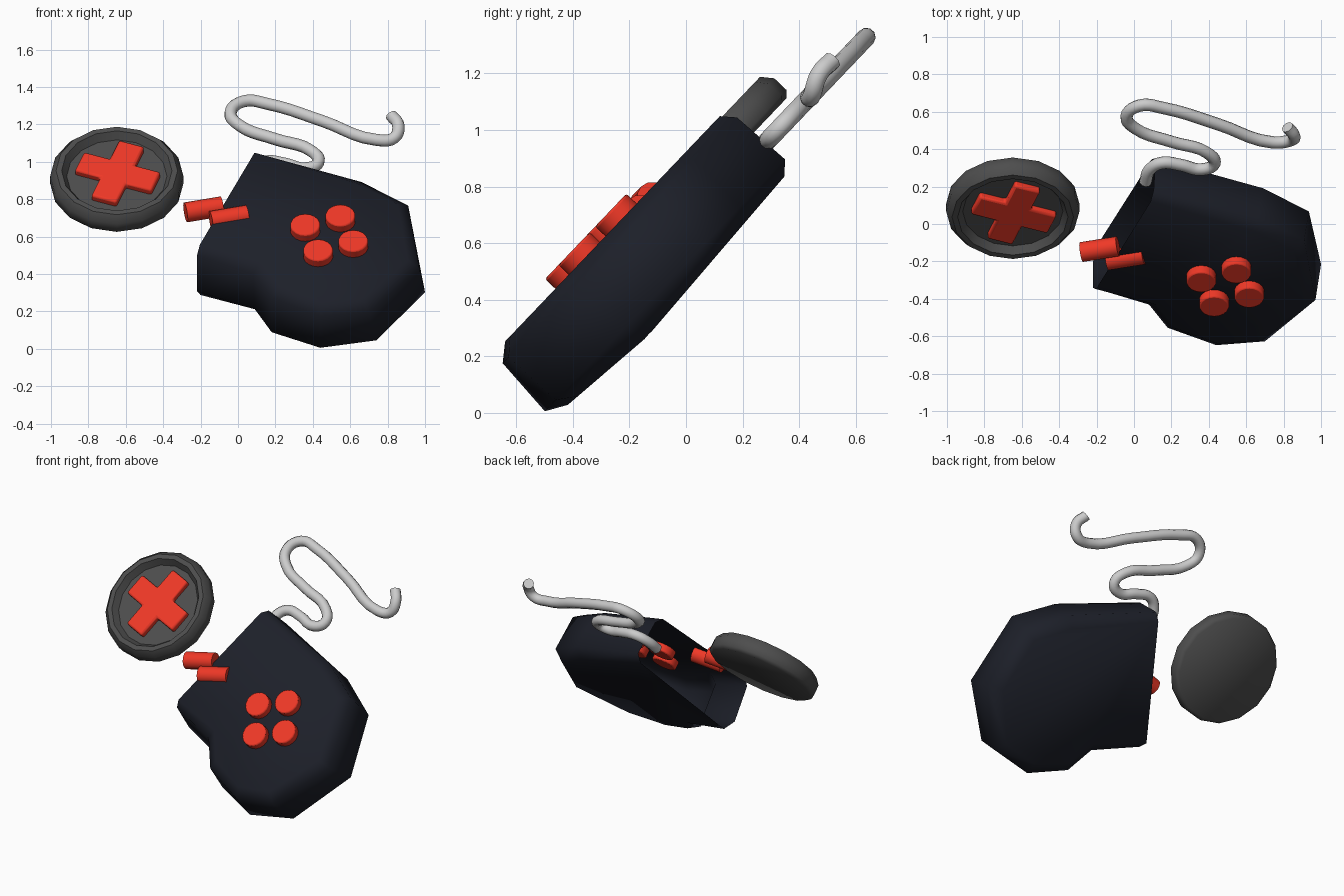
import bpy, bmesh, math
from mathutils import Matrix, Vector

if "Cube" in bpy.data.objects:
    bpy.data.objects.remove(bpy.data.objects["Cube"])

# Working frame: u = right, v = up along the tilted face, n = out of the face
S, C = 0.69, 0.7238
FRAME = Matrix(((1, 0, 0, 0), (0, S, -C, 0), (0, C, S, 0), (0, 0, 0, 1)))


def material(name, rgb):
    m = bpy.data.materials.new(name)
    m.diffuse_color = (*rgb, 1)
    m.use_nodes = True
    m.node_tree.nodes["Principled BSDF"].inputs["Base Color"].default_value = m.diffuse_color
    return m


NAVY = material("dark_shell", (0.012, 0.014, 0.022))
RED = material("red_plastic", (0.87, 0.04, 0.02))
GREY = material("dark_grey", (0.075, 0.075, 0.075))


def finish(name, bm, mat, local=Matrix(), angle=40, bevel=0):
    bmesh.ops.recalc_face_normals(bm, faces=bm.faces)
    me = bpy.data.meshes.new(name)
    bm.to_mesh(me)
    bm.free()
    me.transform(FRAME @ local)
    ob = bpy.data.objects.new(name, me)
    bpy.context.collection.objects.link(ob)
    me.materials.append(mat)
    if bevel:
        b = ob.modifiers.new("bevel", 'BEVEL')
        b.width, b.segments, b.limit_method = bevel, 2, 'ANGLE'
    bpy.ops.object.select_all(action='DESELECT')
    ob.select_set(True)
    bpy.context.view_layer.objects.active = ob
    bpy.ops.object.shade_smooth_by_angle(angle=math.radians(angle))
    return ob


def cylinder(name, radius, depth, local, mat, segments=16, bevel=0.008):
    bm = bmesh.new()
    bmesh.ops.create_cone(bm, cap_ends=True, segments=segments,
                          radius1=radius, radius2=radius, depth=depth)
    return finish(name, bm, mat, local, bevel=bevel)


# Broken body half: a shell left open along the cut on its left side
front = [(.105, .88), (.66, .67), (.91, .495), (.97, .03), (.70, -.29),
         (.44, -.32), (.18, -.185), (.08, -.005), (-.22, .125)]
back = [(.115, .89), (.69, .66), (.935, .48), (1.0, .07), (.74, -.285),
        (.44, -.34), (.18, -.225), (.09, -.055), (-.22, .08)]


def inset(ring, d):
    p = [Vector(q) for q in ring]
    out = []
    for i, q in enumerate(p):
        if i in (0, len(p) - 1):          # ends slide along the cut
            out.append(q + (p[-1 - i] - q).normalized() * d * 0.7)
            continue
        a, b = (q - p[i - 1]).normalized(), (p[i + 1] - q).normalized()
        na, nb = Vector((a.y, -a.x)), Vector((b.y, -b.x))
        out.append(q + (na + nb) * d / (1 + na.dot(nb)))
    return out


def back_n(v):
    return .285 + .04 * ((v - .1) / .75 if v > .1 else (.1 - v) / .4)


bm = bmesh.new()
rings = [[(u, v, .637) for u, v in inset(front, .06)],
         [(u, v, .59) for u, v in front],
         [(u, v, .365) for u, v in back],
         [(u, v, back_n(v)) for u, v in inset(back, .07)]]
rings = [[bm.verts.new(p) for p in r] for r in rings]
for a, b in zip(rings, rings[1:]):
    for i in range(len(a) - 1):
        bm.faces.new((a[i], a[i + 1], b[i + 1], b[i]))
bm.faces.new(rings[0])
bm.faces.new(rings[-1][::-1])
finish("body_shell", bm, NAVY, angle=60)

# Four action buttons in a turned square
turn = math.radians(20)
for k in range(4):
    a = turn + math.pi / 4 + k * math.pi / 2
    u, v = .488 + .1414 * math.cos(a), .207 + .1414 * math.sin(a)
    cylinder(f"action_button_{k + 1}", .08, .1,
             Matrix.Translation((u, v, .637)), RED, 18)

# Two small menu buttons lying on their sides
for k, (u, v) in enumerate([(-.183, .447), (-.047, .383)]):
    m = (Matrix.Translation((u, v, .612)) @ Matrix.Rotation(math.radians(13), 4, 'Z')
         @ Matrix.Rotation(math.pi / 2, 4, 'Y'))
    cylinder(f"menu_button_{k + 1}", .055, .2, m, RED, 12, 0)

# Loose direction pad disc with a raised rim
profile = [(.335, .51), (.356, .53), (.356, .59), (.325, .63), (.295, .63), (.268, .588)]
N = 16
bm = bmesh.new()
loops = [[bm.verts.new((r * math.cos(2 * math.pi * i / N), r * math.sin(2 * math.pi * i / N), h))
          for i in range(N)] for r, h in profile]
for a, b in zip(loops, loops[1:]):
    for i in range(N):
        j = (i + 1) % N
        bm.faces.new((a[i], a[j], b[j], b[i]))
bm.faces.new(loops[0][::-1])
bm.faces.new(loops[-1])
finish("pad_disc", bm, GREY, Matrix.Translation((-.648, .715, 0)), angle=50)

# Cross on the disc
bm = bmesh.new()
w, L = .072, .218
pts = []
for k in range(4):
    r = Matrix.Rotation(k * math.pi / 2, 2)
    pts += [r @ Vector(p) for p in ((L, -w), (L, w), (w, w))]
face = bm.faces.new([bm.verts.new((p.x, p.y, .57)) for p in pts])
top = bmesh.ops.extrude_face_region(bm, geom=[face])["geom"]
bmesh.ops.translate(bm, vec=(0, 0, .055),
                    verts=[g for g in top if isinstance(g, bmesh.types.BMVert)])
finish("pad_cross", bm, RED, Matrix.Translation((-.643, .72, 0))
       @ Matrix.Rotation(-turn, 4, 'Z'), bevel=.012)

# Torn cable winding out of the cut
path = [(.06, .80), (.085, .90), (.145, .95), (.25, .935), (.36, .90), (.43, .945),
        (.39, 1.03), (.2, 1.115), (.01, 1.215), (-.04, 1.31), (.03, 1.395), (.16, 1.375),
        (.45, 1.25), (.74, 1.11), (.835, 1.125), (.857, 1.19), (.82, 1.26)]
cu = bpy.data.curves.new("cable", 'CURVE')
cu.dimensions = '3D'
cu.bevel_depth, cu.bevel_resolution, cu.resolution_u = .033, 3, 5
cu.use_fill_caps = True
sp = cu.splines.new('BEZIER')
sp.bezier_points.add(len(path) - 1)
for i, (bp, (u, v)) in enumerate(zip(sp.bezier_points, path)):
    bp.co = FRAME @ Vector((u, v, .455 + (.03 if i > 14 else 0)))
    bp.handle_left_type = bp.handle_right_type = 'AUTO'
bpy.context.collection.objects.link(bpy.data.objects.new("cable", cu))
